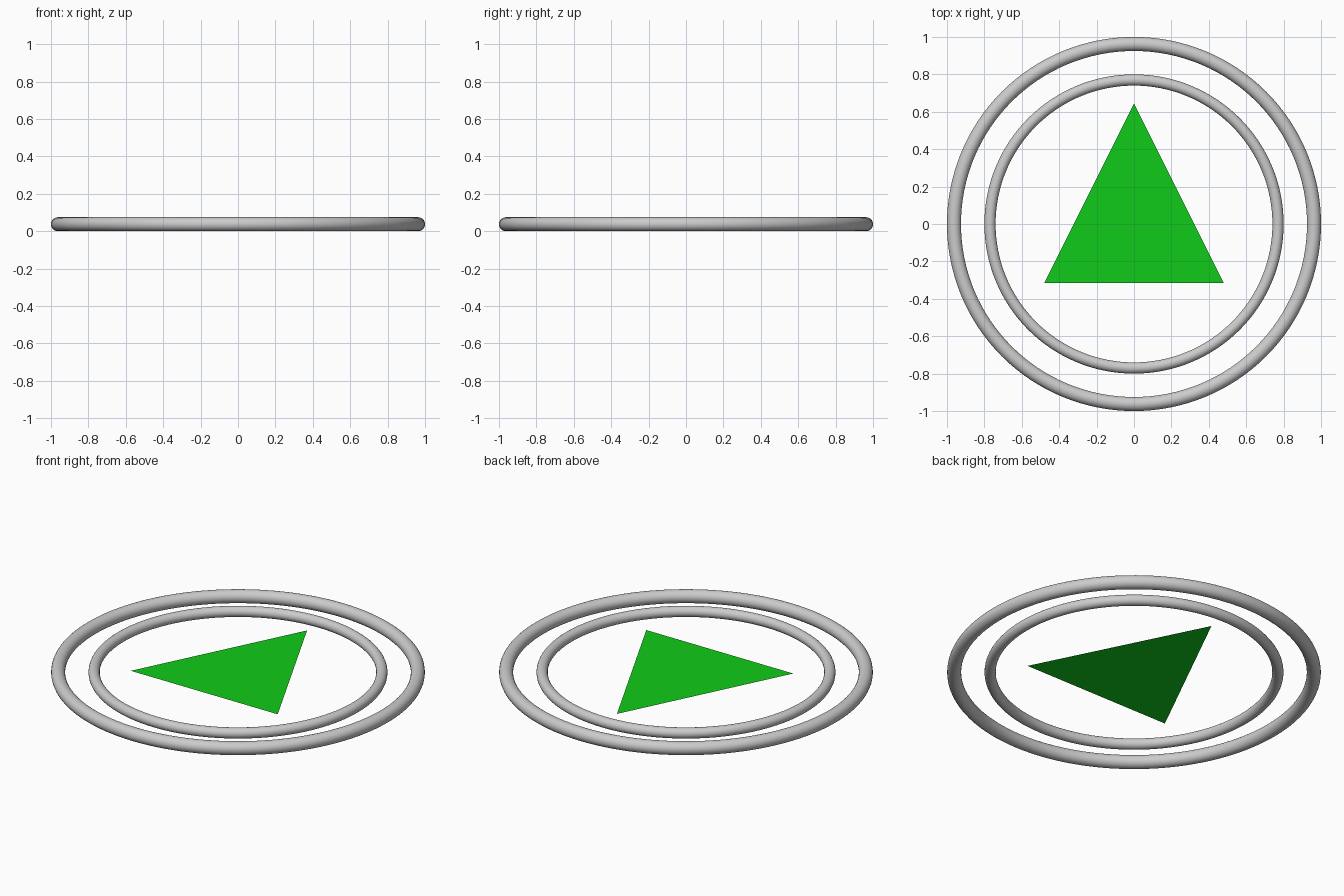
import bpy

if "Cube" in bpy.data.objects:
    bpy.data.objects.remove(bpy.data.objects["Cube"])

MID = 0.0375  # shared centre height


def ring(name, outer_radius, tube):
    bpy.ops.mesh.primitive_torus_add(
        major_radius=outer_radius - tube, minor_radius=tube,
        major_segments=128, minor_segments=24, location=(0, 0, MID))
    obj = bpy.context.object
    obj.name = name
    bpy.ops.object.shade_smooth()
    return obj


# Two concentric rings
ring("outer_ring", 1.0, 0.0375)
ring("inner_ring", 0.8, 0.03)

# Flat green triangle pointing to the back
mesh = bpy.data.meshes.new("triangle")
mesh.from_pydata([(-0.48, -0.315, 0), (0.48, -0.315, 0), (0, 0.645, 0)],
                 [], [(0, 1, 2)])
triangle = bpy.data.objects.new("triangle", mesh)
triangle.location.z = MID
bpy.context.collection.objects.link(triangle)

green = bpy.data.materials.new("green")
green.diffuse_color = (0.005, 0.6, 0.01, 1)
green.use_nodes = True
green.node_tree.nodes["Principled BSDF"].inputs["Base Color"].default_value = green.diffuse_color
mesh.materials.append(green)
